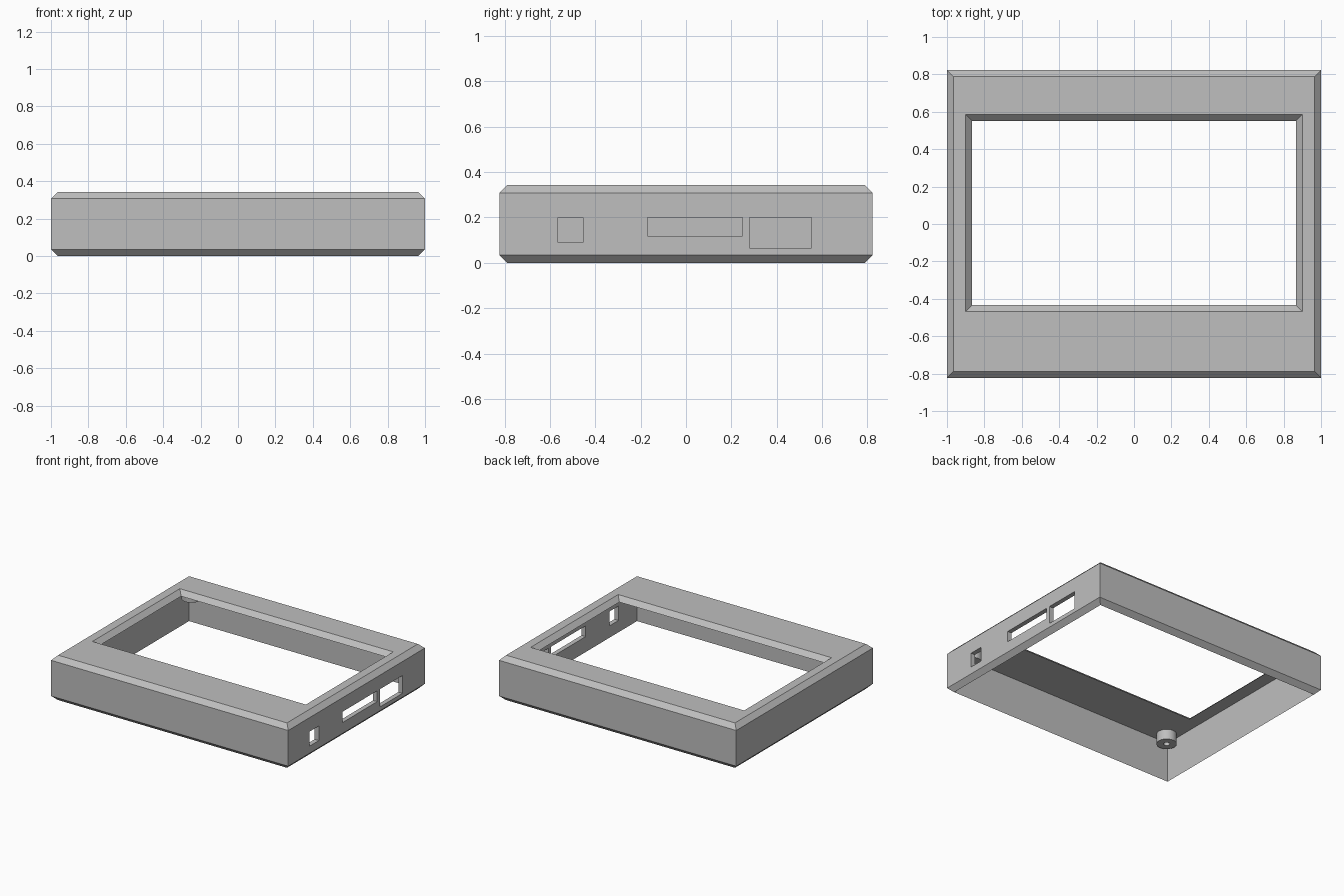
import bpy
import bmesh
from math import cos, sin, tau, radians

default = bpy.data.objects.get("Cube")
if default:
    bpy.data.objects.remove(default)

GREY = (0.52, 0.52, 0.52, 1)
grey = bpy.data.materials.new("plain grey")
grey.use_nodes = True
grey.diffuse_color = GREY
grey.node_tree.nodes["Principled BSDF"].inputs["Base Color"].default_value = GREY

HX, HY, H = 1.0, 0.823, 0.342   # half sizes and height
T = 0.035                       # wall thickness and chamfer size


def loft(name, rings, close):
    """Join equal rings of points with quads; close as a loop or cap the ends."""
    bm = bmesh.new()
    loops = [[bm.verts.new(p) for p in ring] for ring in rings]
    n = len(loops[0])
    pairs = list(zip(loops, loops[1:]))
    if close:
        pairs.append((loops[-1], loops[0]))
    else:
        bm.faces.new(loops[0])
        bm.faces.new(loops[-1])
    for a, b in pairs:
        for i in range(n):
            j = (i + 1) % n
            bm.faces.new((a[i], a[j], b[j], b[i]))
    bmesh.ops.recalc_face_normals(bm, faces=bm.faces)
    mesh = bpy.data.meshes.new(name)
    bm.to_mesh(mesh)
    bm.free()
    mesh.materials.append(grey)
    obj = bpy.data.objects.new(name, mesh)
    bpy.context.collection.objects.link(obj)
    return obj


def rect(x0, x1, y0, y1, z):
    return [(x0, y0, z), (x1, y0, z), (x1, y1, z), (x0, y1, z)]


def outline(inset, z):
    return rect(inset - HX, HX - inset, inset - HY, HY - inset, z)


def opening(inset, z):
    return rect(inset - 0.9, 0.9 - inset, inset - 0.468, 0.585 - inset, z)


def circle(x, y, r, z, n=40):
    return [(x + r * cos(tau * i / n), y + r * sin(tau * i / n), z) for i in range(n)]


def select_only(obj):
    bpy.ops.object.select_all(action='DESELECT')
    obj.select_set(True)
    bpy.context.view_layer.objects.active = obj


# Open-bottomed bezel shell with a bevelled screen opening
bezel = loft("bezel_shell", [
    outline(T, 0), outline(0, T), outline(0, H - T), outline(T, H),
    opening(0, H), opening(T, H - T), outline(T, H - T)], True)

# Connector ports cut through the +x wall: y range, z range
ports = [(-0.565, -0.455, 0.09, 0.2), (-0.17, 0.248, 0.118, 0.2), (0.28, 0.553, 0.065, 0.2)]
for y0, y1, z0, z1 in ports:
    cutter = loft("port_cutter", [rect(0.9, 1.1, y0, y1, z) for z in (z0, z1)], False)
    cutter.hide_render = True
    cut = bezel.modifiers.new("port", 'BOOLEAN')
    cut.operation = 'DIFFERENCE'
    cut.solver = 'EXACT'
    cut.object = cutter
    select_only(bezel)
    bpy.ops.object.modifier_apply(modifier=cut.name)
    bpy.data.objects.remove(cutter)

# Screw posts hanging from the underside of the top, one per corner
TOP, LOW = H - T, 0.23
for sx, side in ((-1, "right"), (1, "left")):
    for sy, end in ((-1, "front"), (1, "back")):
        x, y = sx * 0.88, sy * 0.697
        post = loft(f"screw_post_{end}_{side}", [
            circle(x, y, 0.07, TOP), circle(x, y, 0.07, LOW),
            circle(x, y, 0.022, LOW), circle(x, y, 0.022, TOP)], False)
        select_only(post)
        bpy.ops.object.shade_smooth_by_angle(angle=radians(35))
